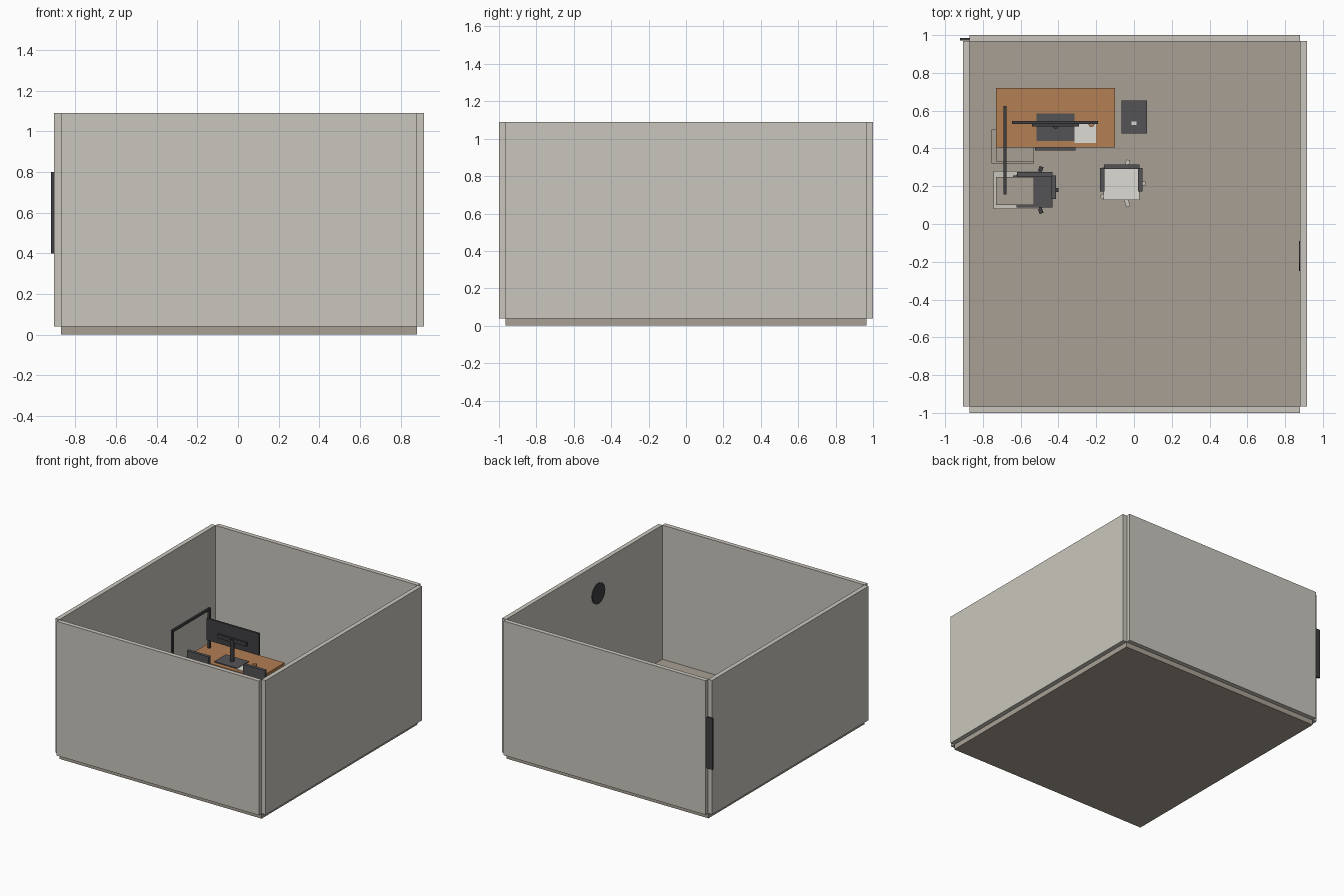
import bpy, math


def material(name, r, g, b):
    m = bpy.data.materials.new(name)
    lin = [((c / 255 + 0.055) / 1.055) ** 2.4 for c in (r, g, b)]
    m.diffuse_color = (*lin, 1)
    return m


WALL = material("warm_white", 202, 198, 189)
FLOOR = material("beige", 168, 160, 148)
WOOD = material("orange_wood", 178, 126, 84)
DARK = material("dark_grey", 84, 84, 87)
BLACK = material("charcoal", 62, 62, 66)
WHITE = material("paper_white", 220, 219, 212)


def box(name, x0, x1, y0, y1, z0, z1, mat, rot=0):
    bpy.ops.mesh.primitive_cube_add(
        size=1, location=((x0 + x1) / 2, (y0 + y1) / 2, (z0 + z1) / 2),
        rotation=(0, 0, rot))
    o = bpy.context.object
    o.name = name
    o.scale = (x1 - x0, y1 - y0, z1 - z0)
    o.data.materials.append(mat)
    return o


def cylinder(name, x, y, z0, z1, r, mat, n=24, rot=(0, 0, 0)):
    bpy.ops.mesh.primitive_cylinder_add(
        vertices=n, radius=r, depth=z1 - z0,
        location=(x, y, (z0 + z1) / 2), rotation=rot)
    o = bpy.context.object
    o.name = name
    o.data.materials.append(mat)
    bpy.ops.object.shade_smooth_by_angle()
    return o


# Room shell: slab and four walls with notched corners
box("floor", -0.87, 0.88, -0.965, 0.965, 0, 0.04, FLOOR)
box("front_wall", -0.87, 0.88, -1, -0.965, 0.04, 1.09, WALL)
box("back_wall", -0.87, 0.88, 0.965, 1, 0.04, 1.09, WALL)
box("left_wall", -0.905, -0.87, -0.965, 0.968, 0.04, 1.09, WALL)
box("right_wall", 0.88, 0.915, -0.965, 0.968, 0.04, 1.09, WALL)

# Panel at the back corner and round wall clock
box("corner_panel", -0.92, -0.82, 0.971, 0.986, 0.4, 0.8, BLACK)
cylinder("wall_clock", 0.877, -0.17, 0.857, 0.863, 0.08, BLACK, 32,
         (0, math.pi / 2, 0))

# Desk
box("desk_top", -0.73, -0.10, 0.405, 0.72, 0.293, 0.315, WOOD)
for x in (-0.71, -0.14):
    for y in (0.425, 0.68):
        box("desk_leg", x, x + 0.02, y, y + 0.02, 0.04, 0.293, BLACK)
box("keyboard_tray", -0.525, -0.31, 0.39, 0.5, 0.27, 0.28, DARK)

# Monitor on a pole with base plate and bracket
box("monitor_base", -0.515, -0.315, 0.44, 0.585, 0.315, 0.321, DARK)
cylinder("monitor_pole", -0.415, 0.52, 0.321, 0.49, 0.016, BLACK)
box("monitor_bracket", -0.54, -0.29, 0.515, 0.53, 0.468, 0.498, BLACK)
box("monitor_screen", -0.645, -0.19, 0.53, 0.546, 0.42, 0.59, BLACK)

# Paper and mug
box("paper", -0.315, -0.20, 0.43, 0.53, 0.315, 0.319, WHITE)
cylinder("mug", -0.225, 0.53, 0.315, 0.345, 0.016, WOOD)

# Cabinet beside the desk
box("cabinet", -0.065, 0.07, 0.48, 0.655, 0.04, 0.24, DARK)
box("cabinet_button", -0.012, 0.012, 0.523, 0.543, 0.24, 0.246, WHITE)

# Open standing frame
for y in (0.155, 0.61):
    box("frame_post", -0.69, -0.674, y, y + 0.016, 0.04, 0.612, BLACK)
box("frame_top_bar", -0.69, -0.674, 0.155, 0.626, 0.612, 0.63, BLACK)

# Storage boxes near the left wall
box("storage_rim", -0.745, -0.50, 0.08, 0.28, 0.17, 0.185, WALL)
box("storage_box", -0.73, -0.53, 0.10, 0.25, 0.04, 0.30, FLOOR)
box("storage_lid", -0.68, -0.53, 0.10, 0.22, 0.30, 0.305, FLOOR)
box("low_box_base", -0.755, -0.53, 0.32, 0.50, 0.04, 0.10, FLOOR)
box("low_box_top", -0.73, -0.53, 0.33, 0.49, 0.10, 0.16, FLOOR)


def chair(cx, cy, back_y, seat_mat, leg_mat):
    # Star base, post, seat, back and arms
    for i in range(5):
        a = i * math.tau / 5
        px, py = cx + 0.065 * math.cos(a), cy + 0.065 * math.sin(a)
        box("chair_foot", px - 0.065, px + 0.065, py - 0.011, py + 0.011,
            0.05, 0.065, leg_mat, a)
        cylinder("chair_caster", cx + 0.118 * math.cos(a),
                 cy + 0.118 * math.sin(a), 0.04, 0.052, 0.01, BLACK, 12)
    cylinder("chair_post", cx, cy, 0.06, 0.19, 0.012, BLACK, 16)
    box("chair_seat", cx - 0.092, cx + 0.098, back_y - 0.165, back_y + 0.01,
        0.19, 0.212, seat_mat)
    box("chair_back", cx - 0.09, cx + 0.098, back_y, back_y + 0.024,
        0.22, 0.45, DARK)
    box("chair_spine", cx - 0.015, cx + 0.015, back_y + 0.01, back_y + 0.024,
        0.18, 0.24, BLACK)
    for s in (-0.099, 0.104):
        box("chair_arm", cx + s - 0.012, cx + s + 0.012,
            back_y - 0.12, back_y + 0.005, 0.262, 0.278, DARK)
        box("chair_arm_post", cx + s - 0.008, cx + s + 0.008,
            back_y - 0.07, back_y - 0.045, 0.19, 0.262, BLACK)


chair(-0.53, 0.18, 0.252, DARK, BLACK)
chair(-0.07, 0.215, 0.291, WHITE, WALL)
